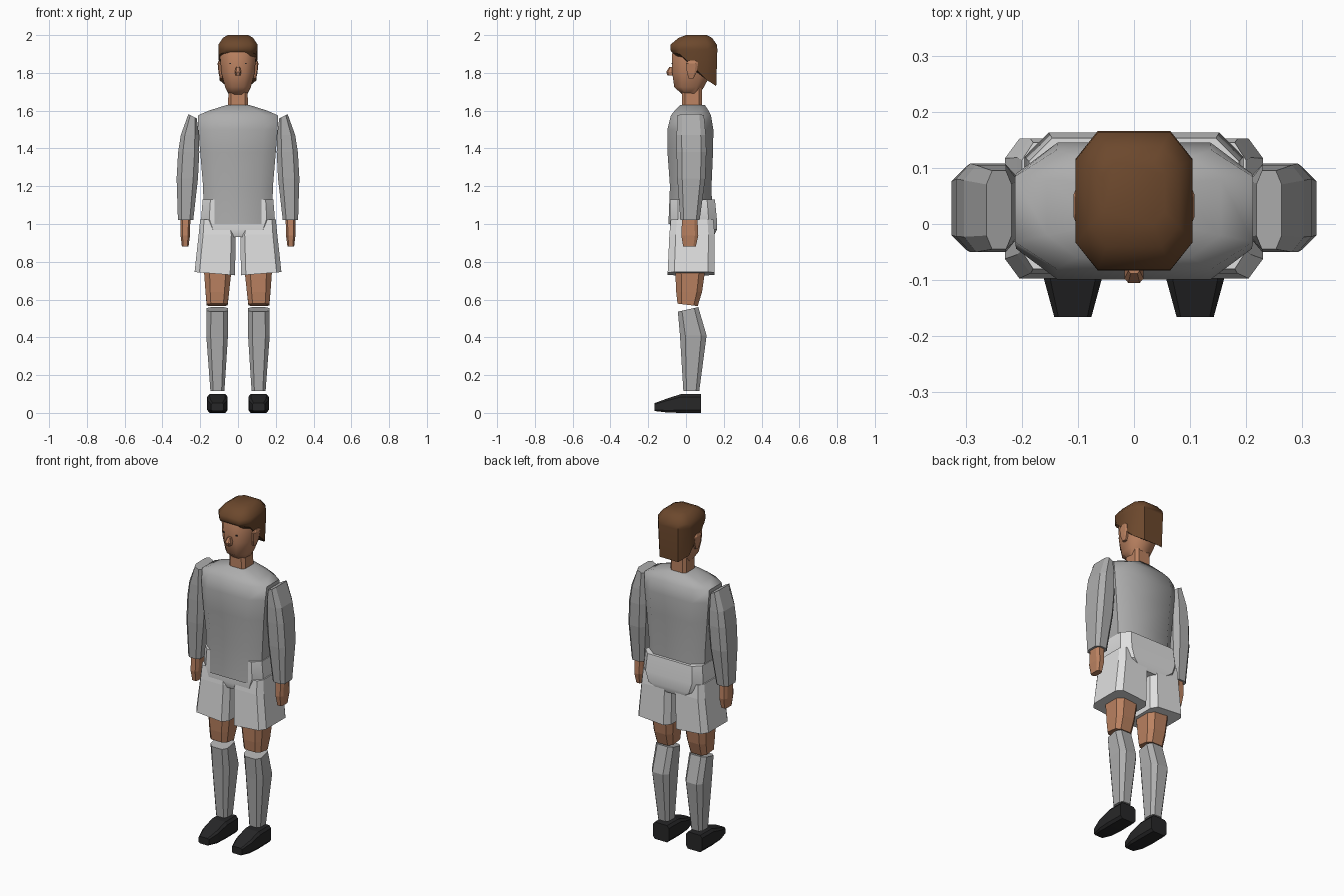
import bpy, bmesh, math


def material(name, r, g, b):
    m = bpy.data.materials.new(name)
    m.diffuse_color = (r, g, b, 1)
    return m


SKIN = material("skin", 0.50, 0.225, 0.12)
HAIR = material("brown_hair", 0.15, 0.065, 0.026)
SHIRT = material("grey_cloth", 0.42, 0.42, 0.42)
SHORTS = material("pale_cloth", 0.74, 0.74, 0.74)
SHOE = material("black_leather", 0.02, 0.02, 0.021)


def finish(name, rings, mat, smooth):
    """Skin a list of equal-length point rings and cap both ends."""
    bm = bmesh.new()
    loops = [[bm.verts.new(p) for p in ring] for ring in rings]
    n = len(loops[0])
    for a, b in zip(loops, loops[1:]):
        for i in range(n):
            j = (i + 1) % n
            bm.faces.new((a[i], a[j], b[j], b[i]))
    bm.faces.new(loops[0])
    bm.faces.new(loops[-1])
    bmesh.ops.recalc_face_normals(bm, faces=bm.faces)
    mesh = bpy.data.meshes.new(name)
    bm.to_mesh(mesh)
    bm.free()
    mesh.materials.append(mat)
    ob = bpy.data.objects.new(name, mesh)
    bpy.context.collection.objects.link(ob)
    if smooth:
        bpy.ops.object.select_all(action='DESELECT')
        ob.select_set(True)
        bpy.context.view_layer.objects.active = ob
        bpy.ops.object.shade_smooth_by_angle(angle=math.radians(smooth))
    return ob


def octagon(x0, x1, y0, y1, cx, cy):
    """Rectangle with its corners cut by the fractions cx and cy."""
    dx, dy = cx * (x1 - x0) / 2, cy * (y1 - y0) / 2
    return [(x0 + dx, y0), (x1 - dx, y0), (x1, y0 + dy), (x1, y1 - dy),
            (x1 - dx, y1), (x0 + dx, y1), (x0, y1 - dy), (x0, y0 + dy)]


def loft(name, sections, mat, cx=0.4, cy=0.4, side=1, smooth=0, height=None):
    """Sections are (z, x0, x1, y0, y1, optional slope in x, slope in y)."""
    rings = []
    for k, s in enumerate(sections):
        z, x0, x1, y0, y1 = s[:5]
        sx, sy = s[5:] if len(s) > 5 else (0, 0)
        mx, my = (x0 + x1) / 2, (y0 + y1) / 2
        ring = []
        for x, y in octagon(x0, x1, y0, y1, cx, cy):
            h = z + sx * (x - mx) + sy * (y - my)
            if height and k == 0:
                h = height(y)
            ring.append((side * x, y, h))
        rings.append(ring)
    return finish(name, rings, mat, smooth)


# Shirt body and seat of the shorts
loft("shirt_body", [
    (1.00, -0.180, 0.180, -0.093, 0.140),
    (1.20, -0.185, 0.185, -0.085, 0.135),
    (1.38, -0.200, 0.200, -0.098, 0.143),
    (1.50, -0.210, 0.210, -0.099, 0.145),
    (1.575, -0.212, 0.212, -0.080, 0.132),
    (1.60, -0.155, 0.155, -0.060, 0.120),
    (1.63, -0.060, 0.060, -0.030, 0.100)], SHIRT, 0.35, 0.45, smooth=50)
loft("shorts_seat", [
    (0.93, -0.100, 0.100, -0.070, 0.145),
    (0.97, -0.170, 0.170, -0.086, 0.163),
    (1.03, -0.195, 0.195, -0.086, 0.163),
    (1.13, -0.187, 0.187, -0.084, 0.153)], SHORTS, 0.22, 0.35, smooth=35)

# Neck, head and nose
loft("neck", [(1.60, -0.053, 0.053, -0.022, 0.085),
              (1.75, -0.050, 0.050, -0.020, 0.085)], SKIN, 0.3, 0.3)
loft("head", [
    (1.68, -0.045, 0.045, -0.020, 0.060, 0, -0.15),
    (1.725, -0.068, 0.068, -0.062, 0.095),
    (1.80, -0.088, 0.088, -0.073, 0.135),
    (1.90, -0.096, 0.096, -0.074, 0.150),
    (1.96, -0.085, 0.085, -0.050, 0.140)], SKIN, 0.55, 0.5, smooth=50)
loft("nose", [(1.785, -0.012, 0.012, -0.098, -0.065),
              (1.805, -0.017, 0.017, -0.105, -0.065),
              (1.832, -0.010, 0.010, -0.088, -0.065)], SKIN)

# Hair cap: short fringe sweeping down to the nape
loft("hair", [
    (1.80, -0.098, 0.098, -0.078, 0.160),
    (1.925, -0.104, 0.104, -0.083, 0.166),
    (1.95, -0.104, 0.104, -0.082, 0.163),
    (1.985, -0.080, 0.080, -0.040, 0.138),
    (2.00, -0.055, 0.055, 0.000, 0.110)], HAIR, 0.38, 0.40, smooth=50,
    height=lambda y: min(1.912, max(1.73, 1.912 - 0.96 * (y + 0.045))))

for label, s in (("right", -1), ("left", 1)):
    # Ears and eyes
    loft("ear_" + label, [(1.77, 0.080, 0.096, 0.015, 0.040),
                          (1.80, 0.080, 0.103, 0.005, 0.055),
                          (1.85, 0.080, 0.108, 0.000, 0.065),
                          (1.865, 0.080, 0.103, 0.012, 0.055)],
         SKIN, side=s)
    loft("eye_" + label, [(1.846, 0.036, 0.046, -0.077, -0.070),
                          (1.852, 0.036, 0.046, -0.077, -0.070)],
         SHOE, side=s)

    # Sleeve and hand
    loft("sleeve_" + label, [
        (1.02, 0.237, 0.318, -0.030, 0.072),
        (1.24, 0.212, 0.325, -0.046, 0.102),
        (1.38, 0.205, 0.317, -0.050, 0.108),
        (1.47, 0.207, 0.303, -0.050, 0.105),
        (1.57, 0.218, 0.263, -0.045, 0.095, 0.5, 0)],
        SHIRT, 0.45, 0.35, side=s)
    loft("hand_" + label, [
        (0.88, 0.262, 0.297, -0.015, 0.052),
        (0.94, 0.254, 0.304, -0.025, 0.065),
        (1.04, 0.252, 0.305, -0.020, 0.060)], SKIN, 0.4, 0.4, side=s)

    # Shorts leg, flared towards the hem
    loft("shorts_leg_" + label, [
        (0.737, 0.016, 0.230, -0.097, 0.152, 0.08, 0),
        (0.945, 0.012, 0.208, -0.088, 0.152),
        (1.025, 0.030, 0.200, -0.080, 0.145)], SHORTS, 0.24, 0.28, side=s)

    # Bare thigh and knee, then the sock with a sloping cuff
    loft("thigh_" + label, [
        (0.572, 0.055, 0.166, -0.045, 0.062, 0, -0.12),
        (0.64, 0.047, 0.172, -0.052, 0.085),
        (0.78, 0.032, 0.182, -0.058, 0.105)], SKIN, 0.4, 0.4, side=s)
    loft("sock_" + label, [
        (0.115, 0.072, 0.146, -0.014, 0.070),
        (0.41, 0.053, 0.168, -0.032, 0.109),
        (0.548, 0.053, 0.166, -0.043, 0.065, 0, 0.22)],
        SHIRT, 0.4, 0.4, side=s)

    # Shoe, skinned from toe to heel
    stations = [(-0.166, 0.033, 0.010, 0.052), (-0.100, 0.051, 0.002, 0.076),
                (-0.025, 0.054, 0.0, 0.100), (0.080, 0.052, 0.0, 0.100)]
    finish("shoe_" + label,
           [[(s * x, y, z) for x, z in
             octagon(0.109 - w, 0.109 + w, z0, z1, 0.22, 0.3)]
            for y, w, z0, z1 in stations], SHOE, 0)
